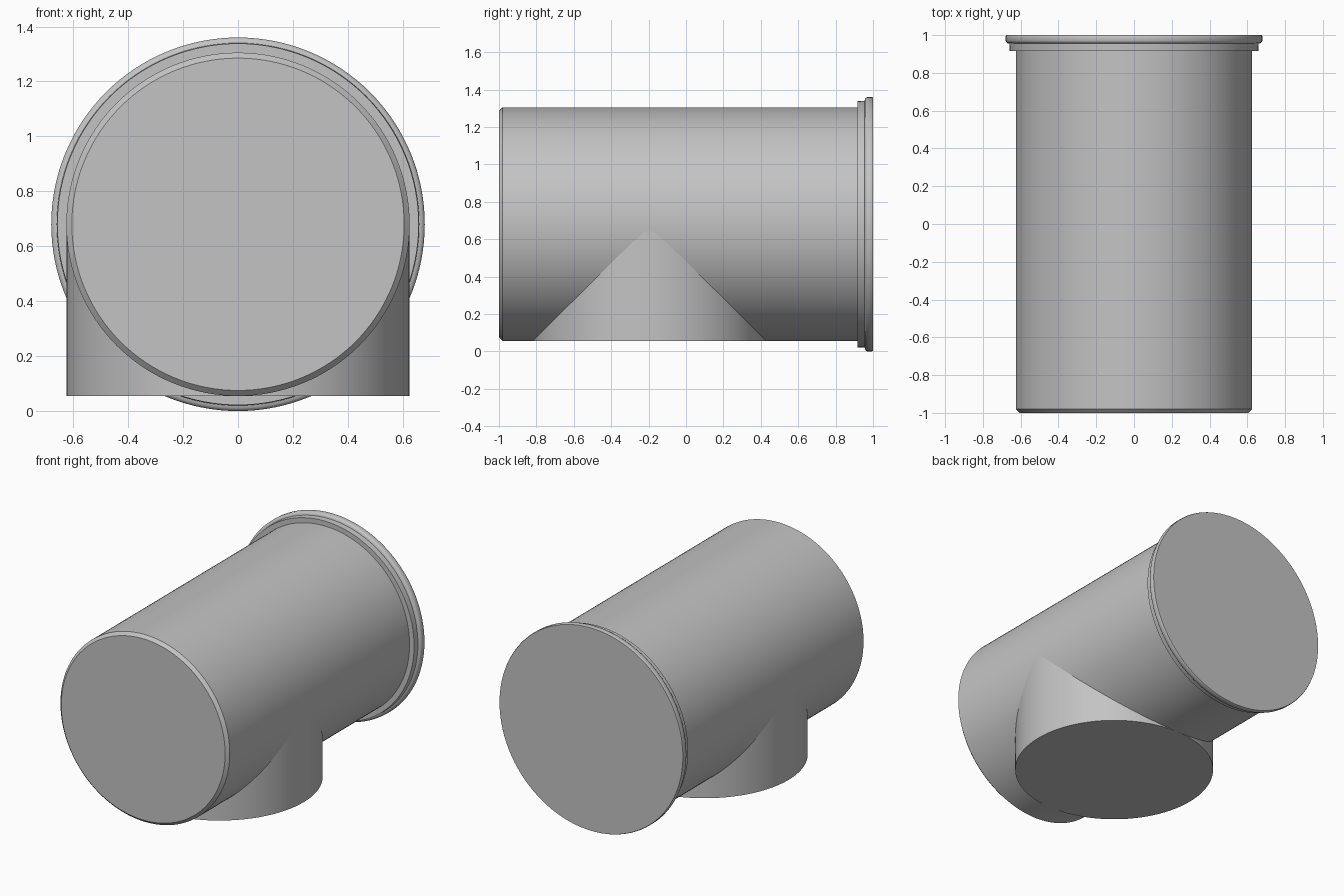
import bpy
import bmesh
from math import cos, sin, tau, radians
from mathutils import Matrix

cube = bpy.data.objects.get("Cube")
if cube:
    bpy.data.objects.remove(cube)

SEGMENTS = 128
AXIS_Z = 0.68      # height of the main pipe's axis
RADIUS = 0.625     # main pipe radius

grey = bpy.data.materials.new("plain grey")
grey.use_nodes = True
colour = (0.55, 0.55, 0.55, 1)
grey.diffuse_color = colour
grey.node_tree.nodes["Principled BSDF"].inputs["Base Color"].default_value = colour


def lathe(name, profile, matrix):
    """Turn (radius, height) points about z, cap both ends, then place."""
    bm = bmesh.new()
    rings = []
    for r, h in profile:
        rings.append([bm.verts.new((r * cos(tau * i / SEGMENTS),
                                    r * sin(tau * i / SEGMENTS), h))
                      for i in range(SEGMENTS)])
    for low, high in zip(rings, rings[1:]):
        for i in range(SEGMENTS):
            j = (i + 1) % SEGMENTS
            bm.faces.new((low[i], low[j], high[j], high[i]))
    bm.faces.new(rings[0][::-1])
    bm.faces.new(rings[-1])
    bm.transform(matrix)
    bmesh.ops.recalc_face_normals(bm, faces=bm.faces)
    mesh = bpy.data.meshes.new(name)
    bm.to_mesh(mesh)
    bm.free()
    mesh.materials.append(grey)
    obj = bpy.data.objects.new(name, mesh)
    bpy.context.collection.objects.link(obj)
    bpy.ops.object.select_all(action="DESELECT")
    obj.select_set(True)
    bpy.context.view_layer.objects.active = obj
    bpy.ops.object.shade_smooth_by_angle(angle=radians(30))
    return obj


# Main pipe with chamfered front end, stepped collar and rounded rear lip
along_y = Matrix.Translation((0, 0, AXIS_Z)) @ Matrix.Rotation(radians(-90), 4, "X")
lip = [(0.66, 0.955), (0.669, 0.957), (0.676, 0.962), (0.68, 0.97),
       (0.68, 0.994), (0.677, 1.0)]
lathe("main_pipe",
      [(0.605, -1), (RADIUS, -0.98), (RADIUS, 0.917), (0.658, 0.917)] + lip,
      along_y)

# Vertical branch of nearly equal radius, ending level with the pipe's underside
lathe("branch_pipe",
      [(RADIUS - 0.001, AXIS_Z - RADIUS), (RADIUS - 0.001, AXIS_Z)],
      Matrix.Translation((0, -0.195, 0)))
